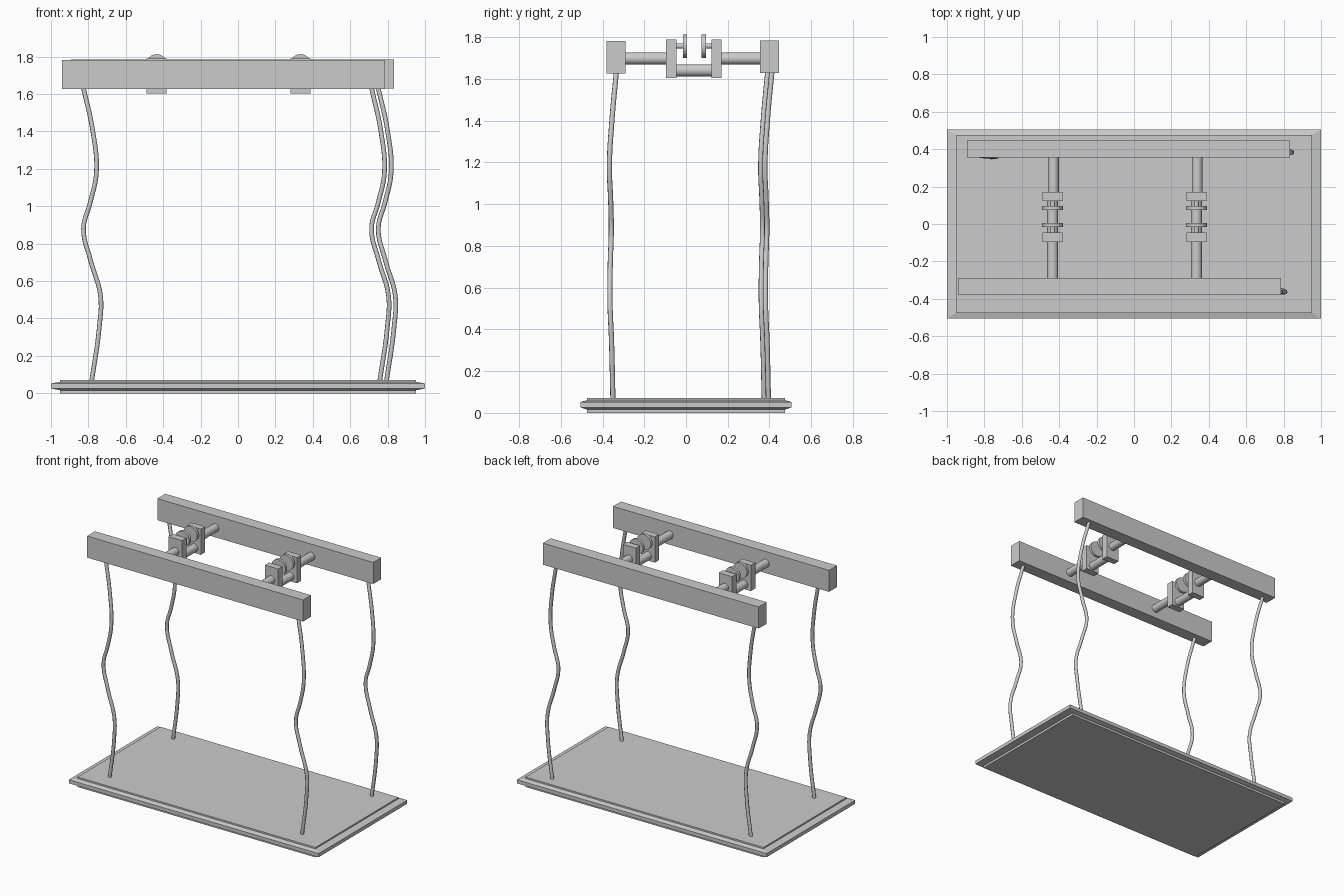
import bpy, math

if "Cube" in bpy.data.objects:
    bpy.data.objects.remove(bpy.data.objects["Cube"])


def mesh_object(name, verts, faces):
    me = bpy.data.meshes.new(name)
    me.from_pydata(verts, [], faces)
    me.update()
    ob = bpy.data.objects.new(name, me)
    bpy.context.collection.objects.link(ob)
    return ob


def box(name, x0, x1, y0, y1, z0, z1):
    bpy.ops.mesh.primitive_cube_add(size=1, location=((x0 + x1) / 2, (y0 + y1) / 2, (z0 + z1) / 2))
    ob = bpy.context.object
    ob.name = name
    ob.scale = (x1 - x0, y1 - y0, z1 - z0)
    bpy.ops.object.transform_apply(location=False, rotation=False, scale=True)
    return ob


def rod(name, x, z, y0, y1, r, sides=24):
    """Cylinder running along y."""
    bpy.ops.mesh.primitive_cylinder_add(vertices=sides, radius=r, depth=y1 - y0,
                                        location=(x, (y0 + y1) / 2, z),
                                        rotation=(math.pi / 2, 0, 0))
    ob = bpy.context.object
    ob.name = name
    bpy.ops.object.shade_smooth_by_angle(angle=math.radians(35))
    return ob


# Platform: stepped slab with a chamfered rim, stacked rectangular rings (half x, half y, z)
rings = [(0.952, 0.475, 0.0), (0.952, 0.475, 0.016), (1.0, 0.506, 0.026),
         (1.0, 0.506, 0.052), (0.952, 0.475, 0.061), (0.952, 0.475, 0.072)]
verts, faces = [], [(3, 2, 1, 0)]
for hx, hy, z in rings:
    verts += [(-hx, -hy, z), (hx, -hy, z), (hx, hy, z), (-hx, hy, z)]
for k in range(len(rings) - 1):
    for i in range(4):
        j = (i + 1) % 4
        faces.append((4 * k + i, 4 * k + j, 4 * k + 4 + j, 4 * k + 4 + i))
top = 4 * (len(rings) - 1)
faces.append((top, top + 1, top + 2, top + 3))
mesh_object("platform", verts, faces)

# Long beams
box("front_beam", -0.942, 0.787, -0.38, -0.29, 1.626, 1.782)
box("back_beam", -0.894, 0.834, 0.355, 0.446, 1.629, 1.785)

# Cross assemblies joining the beams
for side, x in (("left", -0.435), ("right", 0.334)):
    rod(side + "_front_pipe", x, 1.698, -0.30, -0.08, 0.029)
    rod(side + "_back_pipe", x + 0.004, 1.698, 0.155, 0.365, 0.029)
    box(side + "_front_block", x - 0.053, x + 0.053, -0.095, -0.045, 1.604, 1.79)
    box(side + "_back_block", x - 0.053, x + 0.053, 0.122, 0.17, 1.604, 1.79)
    rod(side + "_lower_bar", x, 1.641, -0.05, 0.127, 0.029)
    rod(side + "_front_axle", x, 1.758, -0.05, -0.01, 0.013, 16)
    rod(side + "_back_axle", x, 1.758, 0.085, 0.127, 0.013, 16)
    rod(side + "_front_disc", x, 1.757, -0.015, 0.005, 0.056, 32)
    rod(side + "_back_disc", x, 1.757, 0.075, 0.095, 0.056, 32)

# Wavy ropes: one path, shifted to each corner
path = [(-0.783, -0.350, 0.06), (-0.742, -0.357, 0.35), (-0.735, -0.364, 0.52),
        (-0.788, -0.363, 0.71), (-0.826, -0.358, 0.88), (-0.790, -0.361, 1.02),
        (-0.757, -0.367, 1.18), (-0.776, -0.355, 1.40), (-0.828, -0.333, 1.64)]
for name, dx, dy in (("front_left_rope", 0, 0), ("front_right_rope", 1.54, 0),
                     ("back_left_rope", 0, 0.725), ("back_right_rope", 1.576, 0.745)):
    cu = bpy.data.curves.new(name, 'CURVE')
    cu.dimensions = '3D'
    cu.bevel_depth = 0.0125
    cu.bevel_resolution = 2
    cu.resolution_u = 6
    cu.use_fill_caps = True
    sp = cu.splines.new('BEZIER')
    sp.bezier_points.add(len(path) - 1)
    for bp, (px, py, pz) in zip(sp.bezier_points, path):
        bp.co = (px + dx, py + dy, pz)
        bp.handle_left_type = bp.handle_right_type = 'AUTO'
    ob = bpy.data.objects.new(name, cu)
    bpy.context.collection.objects.link(ob)
    bpy.ops.object.select_all(action='DESELECT')
    ob.select_set(True)
    bpy.context.view_layer.objects.active = ob
    bpy.ops.object.convert(target='MESH')
    bpy.ops.object.shade_smooth_by_angle(angle=math.radians(50))
